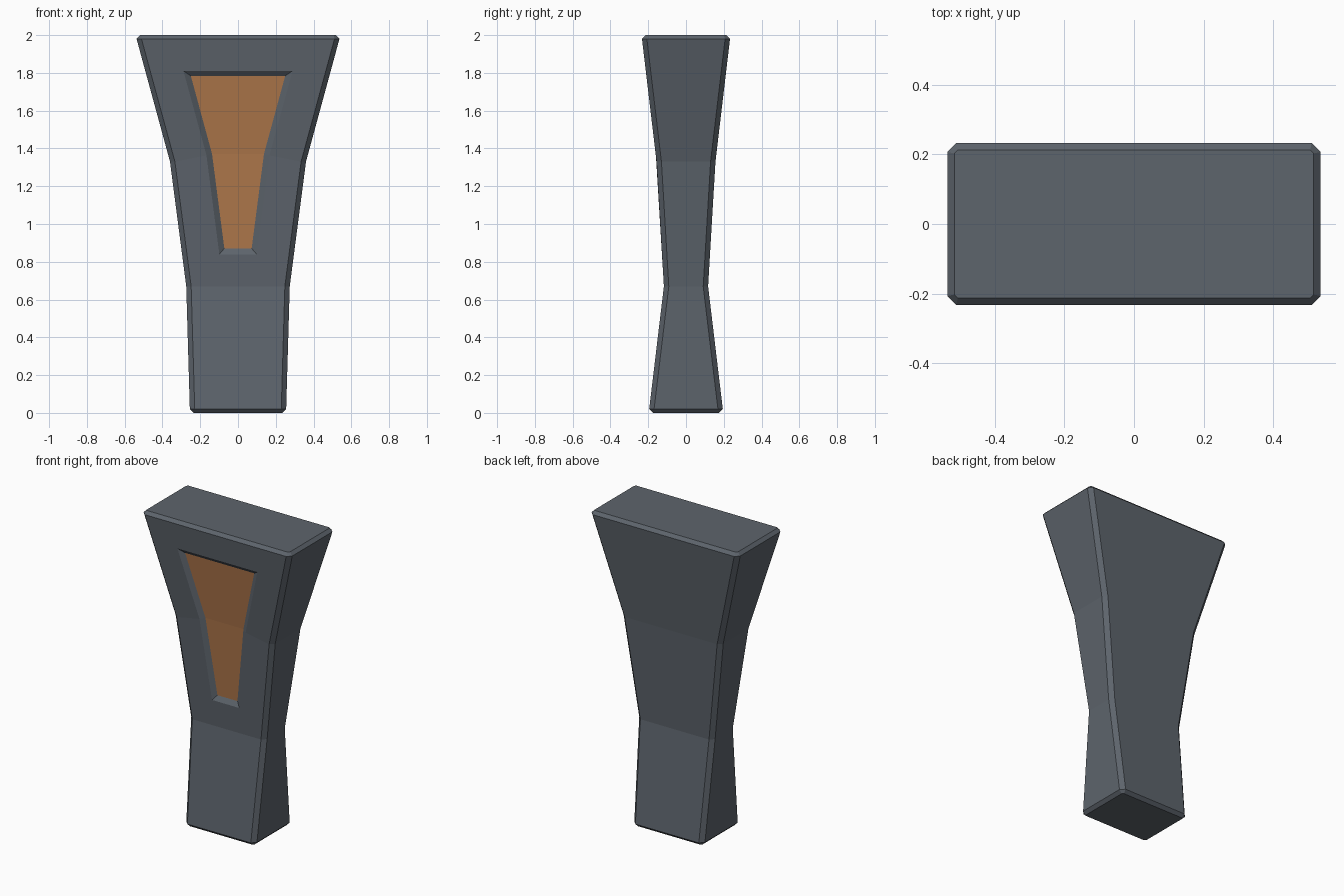
import bpy, bmesh

if "Cube" in bpy.data.objects:
    bpy.data.objects.remove(bpy.data.objects["Cube"])

def material(name, rgb):
    m = bpy.data.materials.new(name)
    m.diffuse_color = (*rgb, 1)
    m.use_nodes = True
    m.node_tree.nodes["Principled BSDF"].inputs["Base Color"].default_value = m.diffuse_color
    return m

# Chamfered rectangle outline at height z
def ring(bm, z, hx, hy, c):
    pts = [(hx - c, -hy), (hx, -hy + c), (hx, hy - c), (hx - c, hy),
           (-hx + c, hy), (-hx, hy - c), (-hx, -hy + c), (-hx + c, -hy)]
    return [bm.verts.new((x, y, z)) for x, y in pts]

# Flared column: stacked outlines (z, half width, half depth, corner cut)
sections = [(0, .235, .175, .01), (.02, .255, .195, .026),
            (.67, .274, .117, .026), (1.33, .36, .156, .026),
            (1.98, .537, .233, .026), (2, .517, .213, .01)]
bm = bmesh.new()
rings = [ring(bm, *s) for s in sections]
for lo, hi in zip(rings, rings[1:]):
    for i in range(8):
        j = (i + 1) % 8
        bm.faces.new((lo[i], lo[j], hi[j], hi[i]))
bm.faces.new(rings[0][::-1])
bm.faces.new(rings[-1])
bmesh.ops.recalc_face_normals(bm, faces=bm.faces[:])
bm.normal_update()

# Recessed front panel: inset the border, then sink with sloped walls
panel = [f for f in bm.faces
         if f.normal.y < -.9 and f.calc_center_median().z > .7]
bmesh.ops.inset_region(bm, faces=panel, thickness=.17, depth=0,
                       use_even_offset=True, use_boundary=True)
bm.normal_update()
bmesh.ops.inset_region(bm, faces=panel, thickness=.03, depth=-.02,
                       use_even_offset=True, use_boundary=True)
for f in panel:
    f.material_index = 1

mesh = bpy.data.meshes.new("flared_column")
bm.to_mesh(mesh)
bm.free()
mesh.materials.append(material("slate grey", (.11, .128, .15)))
mesh.materials.append(material("copper orange", (.44, .19, .072)))
bpy.context.collection.objects.link(bpy.data.objects.new("flared_column", mesh))
